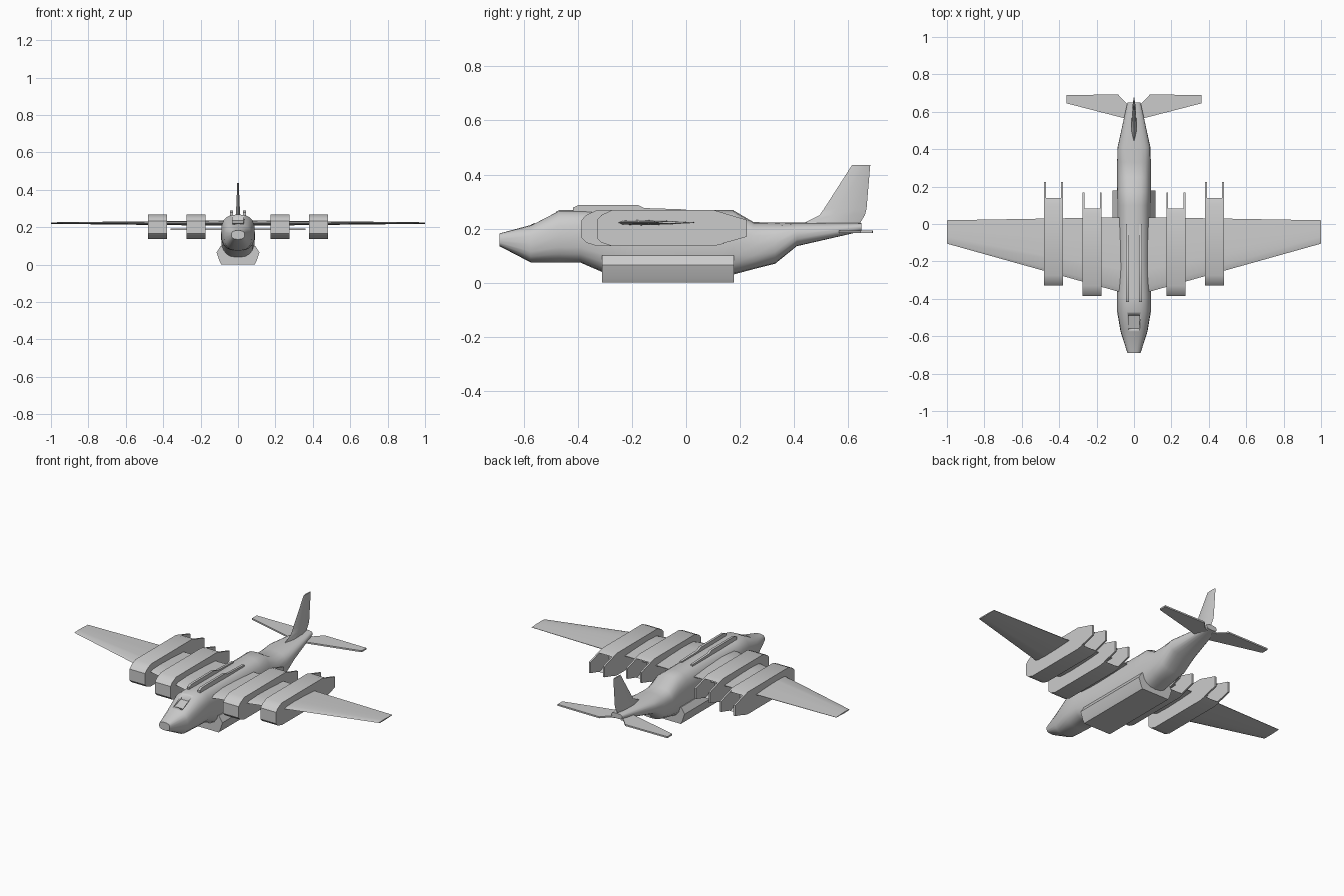
import bpy, bmesh
from math import cos, sin, pi, radians, copysign

if "Cube" in bpy.data.objects:
    bpy.data.objects.remove(bpy.data.objects["Cube"])


def loft(name, rings, angle=35):
    """Skin a closed solid through equal-length rings of points."""
    bm = bmesh.new()
    vs = [[bm.verts.new(p) for p in r] for r in rings]
    n = len(vs[0])
    for a, b in zip(vs, vs[1:]):
        for i in range(n):
            j = (i + 1) % n
            bm.faces.new((a[i], a[j], b[j], b[i]))
    bm.faces.new(vs[0])
    bm.faces.new(vs[-1])
    bmesh.ops.recalc_face_normals(bm, faces=bm.faces)
    me = bpy.data.meshes.new(name)
    bm.to_mesh(me)
    bm.free()
    ob = bpy.data.objects.new(name, me)
    bpy.context.collection.objects.link(ob)
    bpy.ops.object.select_all(action='DESELECT')
    ob.select_set(True)
    bpy.context.view_layer.objects.active = ob
    bpy.ops.object.shade_smooth_by_angle(angle=radians(angle))
    return ob


def prism(name, profile, x0, x1, dy=0):
    """Extrude a (y, z) side profile across x."""
    return loft(name, [[(x, y + dy, z) for y, z in profile] for x in (x0, x1)])


def section(y, zb, zt, w, e=2.7, n=20):
    """Rounded-box fuselage cross-section."""
    def se(t):
        return copysign(abs(t) ** (2 / e), t)
    zc, h = (zb + zt) / 2, (zt - zb) / 2
    return [(w * se(cos(2 * pi * i / n)), y, zc + h * se(sin(2 * pi * i / n)))
            for i in range(n)]


# Fuselage: y, bottom, top, half width
stations = [(-.69, .135, .182, .035), (-.575, .075, .213, .072),
            (-.47, .074, .268, .09), (-.39, .074, .268, .09),
            (-.30, .035, .268, .09), (-.20, .012, .268, .09),
            (.10, .012, .268, .09), (.175, .03, .268, .09),
            (.25, .05, .224, .09), (.33, .07, .222, .09),
            (.41, .135, .222, .088), (.65, .19, .22, .035)]
fuselage = loft("fuselage", [section(*s) for s in stations])

# Windscreen recess cut into the nose
cutter = prism("windscreen_cutter",
               [(-.56, .215), (-.49, .235), (-.468, .30), (-.56, .30)], -.03, .03)
cutter.hide_render = True
cutter.hide_viewport = True
cut = fuselage.modifiers.new("windscreen", 'BOOLEAN')
cut.operation = 'DIFFERENCE'
cut.object = cutter

# Wing: one tapered loft from tip to tip
foil = [(0, 0), (.06, .35), (.3, .5), (.65, .36), (1, .08),
        (1, -.08), (.65, -.36), (.3, -.5), (.06, -.35)]
loft("wing", [[(x, a + (b - a) * u, .222 + t * v) for u, v in foil]
              for x, a, b, t in ((-1, -.105, .02, .008), (0, -.385, .037, .03),
                                 (1, -.105, .02, .008))])

# Engine nacelle: side profile with a wedge-shaped exhaust, and the side plates
body = [(-.33, .165), (-.33, .232), (-.313, .25), (-.275, .268), (.105, .268),
        (.14, .257), (.05, .22), (.05, .175), (.14, .144), (.105, .136),
        (-.275, .136), (-.313, .148)]
plate = [(.04, .136), (.105, .136), (.225, .17), (.225, .232), (.105, .268), (.04, .268)]
half = .051

for s, side in ((1, "left"), (-1, "right")):
    for x, dy, pos in ((.224, -.056, "inner"), (.43, 0, "outer")):
        prism(f"{pos}_nacelle_{side}", body, s * x - half, s * x + half, dy)
        for k in (-1, 1):
            xe = s * x + k * half
            prism(f"{pos}_exhaust_plate_{side}", plate, xe, xe - k * .01, dy)

    # Belly sponson
    spon = [(0, .001), (.09, .001), (.1, .02), (.115, .065), (.092, .1), (0, .1)]
    loft(f"sponson_{side}", [[(s * x, y, z) for x, z in spon] for y in (-.31, .178)])

    # Roof rail
    prism(f"roof_rail_{side}",
          [(-.418, .255), (-.418, .278), (-.395, .288), (-.18, .288),
           (-.155, .276), (0, .271), (0, .255)], s * .028, s * .042)

    # Tailplane
    plan = [(.02, .56), (.05, .565), (.36, .645), (.36, .69), (.085, .692),
            (.04, .645), (.02, .645)]
    loft(f"tailplane_{side}", [[(s * x, y, z) for x, y in plan] for z in (.184, .193)])

# Tail fin: z, leading edge, trailing edge, half thickness
loft("tail_fin", [[(0, a, z), (w, a + .3 * (b - a), z), (w * .8, a + .75 * (b - a), z),
                   (0, b, z), (-w * .8, a + .75 * (b - a), z), (-w, a + .3 * (b - a), z)]
                  for z, a, b, w in ((.2, .43, .64, .014), (.222, .44, .645, .014),
                                     (.25, .495, .662, .012), (.272, .51, .668, .011),
                                     (.436, .615, .682, .004))])
